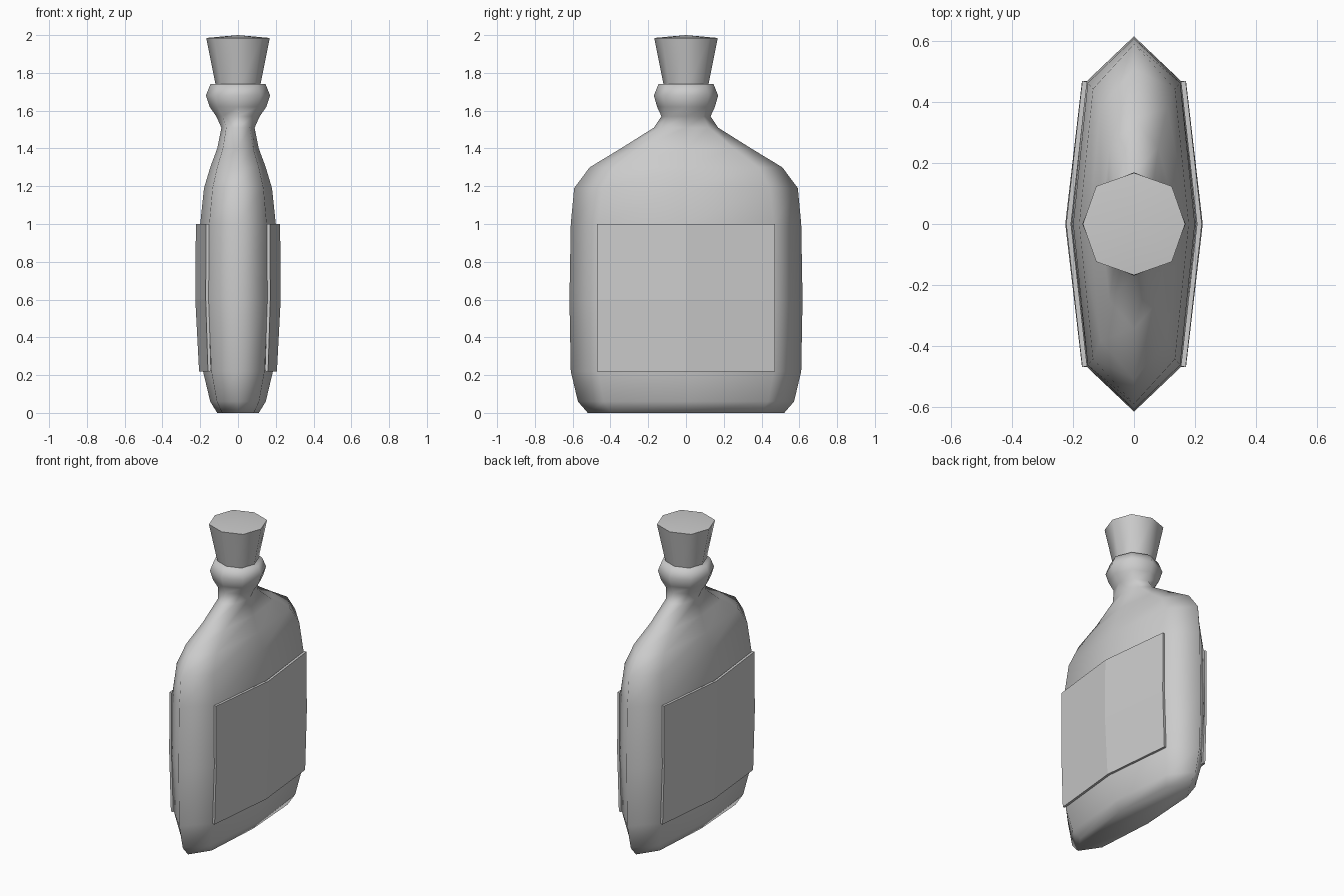
import bpy, bmesh, math

if "Cube" in bpy.data.objects:
    bpy.data.objects.remove(bpy.data.objects["Cube"])


def finish(name, bm):
    bmesh.ops.recalc_face_normals(bm, faces=bm.faces)
    mesh = bpy.data.meshes.new(name)
    bm.to_mesh(mesh)
    bm.free()
    obj = bpy.data.objects.new(name, mesh)
    bpy.context.collection.objects.link(obj)
    return obj


def loft(name, rings, apex_z=None):
    """Eight-sided rings (z, half x, half y, diagonal factor), capped at both ends."""
    bm = bmesh.new()
    loops = []
    for z, hx, hy, d in rings:
        unit = [(1, 0), (d, d), (0, 1), (-d, d), (-1, 0), (-d, -d), (0, -1), (d, -d)]
        loops.append([bm.verts.new((hx * u, hy * v, z)) for u, v in unit])
    for a, b in zip(loops, loops[1:]):
        for i in range(8):
            j = (i + 1) % 8
            bm.faces.new((a[i], a[j], b[j], b[i]))
    bm.faces.new(loops[0][::-1])
    if apex_z is None:
        bm.faces.new(loops[-1])
    else:
        tip = bm.verts.new((0, 0, apex_z))
        for i in range(8):
            bm.faces.new((loops[-1][i], loops[-1][(i + 1) % 8], tip))
    return finish(name, bm)


def smooth(obj, angle):
    bpy.ops.object.select_all(action='DESELECT')
    obj.select_set(True)
    bpy.context.view_layer.objects.active = obj
    bpy.ops.object.shade_smooth_by_angle(angle=math.radians(angle))


# Flattened bottle body rising into a round neck and lip
body = loft("bottle_body", [
    (0.00, 0.11, 0.52, 0.76),
    (0.06, 0.147, 0.572, 0.76),
    (0.22, 0.185, 0.61, 0.76),
    (0.60, 0.205, 0.617, 0.76),
    (1.00, 0.20, 0.61, 0.76),
    (1.19, 0.18, 0.592, 0.75),
    (1.30, 0.147, 0.51, 0.75),
    (1.40, 0.11, 0.345, 0.73),
    (1.51, 0.088, 0.17, 0.71),
    (1.57, 0.115, 0.13, 0.707),
    (1.62, 0.15, 0.153, 0.707),
    (1.68, 0.17, 0.17, 0.707),
    (1.74, 0.146, 0.146, 0.707),
])
smooth(body, 100)

# Tapered stopper with a slightly domed top
stopper = loft("stopper", [
    (1.70, 0.111, 0.111, 0.74),
    (1.985, 0.168, 0.168, 0.74),
], apex_z=2.0)
smooth(stopper, 60)

# Folded label wrapped over the broad face, mirrored to the other side
bm = bmesh.new()
rows = []
for z, mid, end in [(0.22, 0.206, 0.159), (0.60, 0.226, 0.171), (1.00, 0.223, 0.170)]:
    rows.append([bm.verts.new((x, y, z)) for x, y in [(end, -0.47), (mid, 0), (end, 0.47)]])
for a, b in zip(rows, rows[1:]):
    for i in range(2):
        bm.faces.new((a[i], a[i + 1], b[i + 1], b[i]))
bmesh.ops.recalc_face_normals(bm, faces=bm.faces)
if sum(f.normal.x for f in bm.faces) < 0:
    bmesh.ops.reverse_faces(bm, faces=bm.faces)
mesh = bpy.data.meshes.new("labels")
bm.to_mesh(mesh)
bm.free()
labels = bpy.data.objects.new("labels", mesh)
bpy.context.collection.objects.link(labels)
thick = labels.modifiers.new("thickness", 'SOLIDIFY')
thick.thickness = 0.016
thick.offset = -1
labels.modifiers.new("other_side", 'MIRROR').use_axis[0] = True
